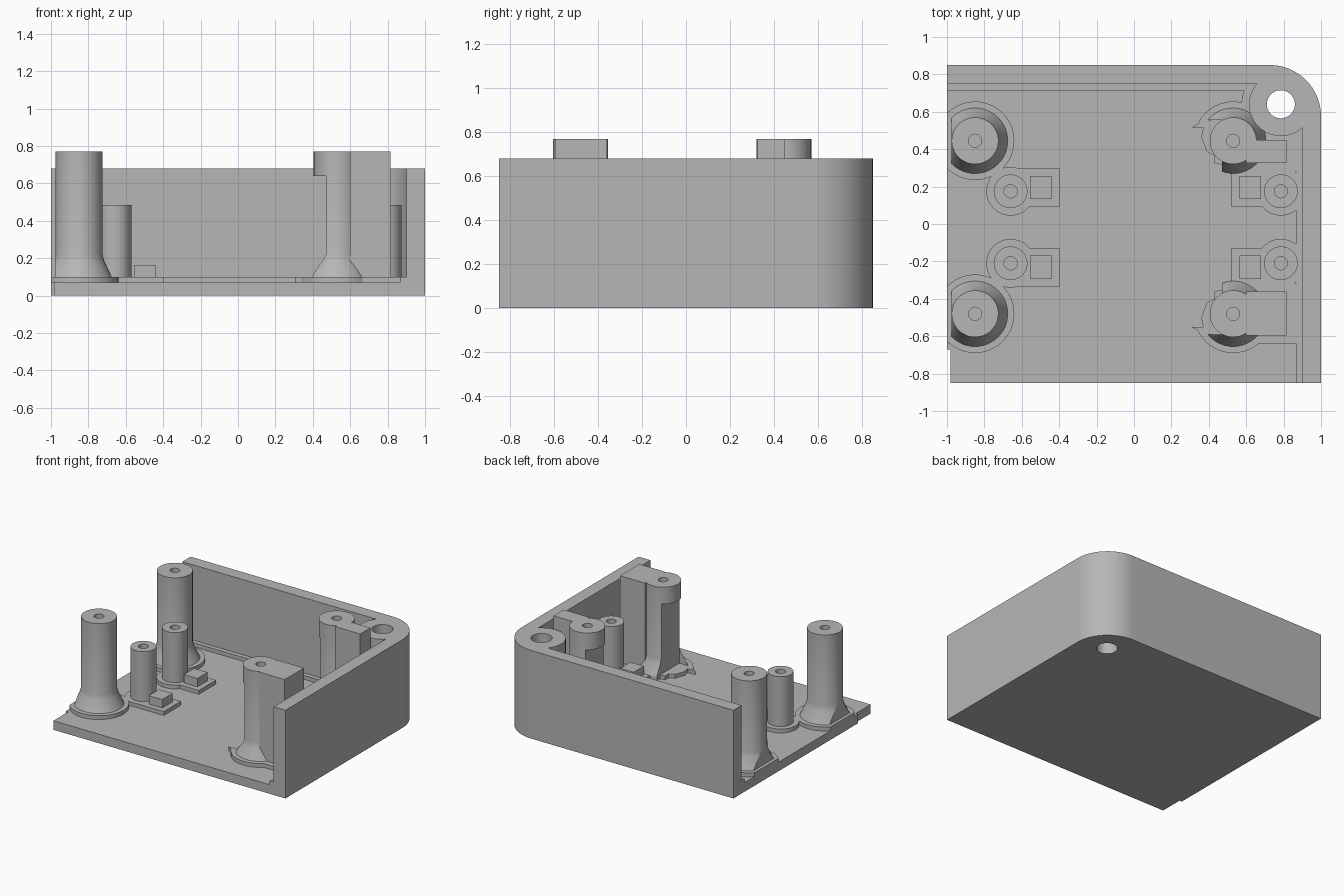
import bpy, bmesh
from math import cos, sin, pi, radians

if "Cube" in bpy.data.objects:
    bpy.data.objects.remove(bpy.data.objects["Cube"], do_unlink=True)

grey = bpy.data.materials.new("plastic grey")
grey.use_nodes = True
grey.diffuse_color = (0.47, 0.47, 0.47, 1)
grey.node_tree.nodes["Principled BSDF"].inputs["Base Color"].default_value = (0.47, 0.47, 0.47, 1)


def finish(name, bm):
    bmesh.ops.recalc_face_normals(bm, faces=bm.faces)
    mesh = bpy.data.meshes.new(name)
    bm.to_mesh(mesh)
    bm.free()
    mesh.materials.append(grey)
    obj = bpy.data.objects.new(name, mesh)
    bpy.context.collection.objects.link(obj)
    return obj


def prism(name, outline, z0, z1):
    """Extrude a flat outline from z0 to z1."""
    bm = bmesh.new()
    face = bm.faces.new([bm.verts.new((x, y, z0)) for x, y in outline])
    top = bmesh.ops.extrude_face_region(bm, geom=[face])["geom"]
    bmesh.ops.translate(bm, vec=(0, 0, z1 - z0),
                        verts=[v for v in top if isinstance(v, bmesh.types.BMVert)])
    return finish(name, bm)


def box(name, x0, x1, y0, y1, z0, z1):
    return prism(name, [(x0, y0), (x1, y0), (x1, y1), (x0, y1)], z0, z1)


def arc(cx, cy, r, a0, a1, n=24):
    angles = [radians(a0 + (a1 - a0) * i / n) for i in range(n + 1)]
    return [(cx + r * cos(a), cy + r * sin(a)) for a in angles]


def disc(name, x, y, r, z0, z1):
    return prism(name, arc(x, y, r, 0, 360, 48)[:-1], z0, z1)


def lathe(name, x, y, profile, n=48):
    """Spin a radius/height profile about a vertical axis."""
    bm = bmesh.new()
    verts = [bm.verts.new((r, 0, z)) for r, z in profile]
    edges = [bm.edges.new(pair) for pair in zip(verts, verts[1:])]
    bmesh.ops.spin(bm, geom=verts + edges, cent=(0, 0, 0), axis=(0, 0, 1),
                   angle=2 * pi, steps=n)
    bmesh.ops.remove_doubles(bm, verts=bm.verts, dist=0.0005)
    bmesh.ops.translate(bm, verts=bm.verts, vec=(x, y, 0))
    return finish(name, bm)


def activate(obj):
    bpy.ops.object.select_all(action="DESELECT")
    obj.select_set(True)
    bpy.context.view_layer.objects.active = obj


def cut(obj, cutter):
    activate(obj)
    mod = obj.modifiers.new("cut", "BOOLEAN")
    mod.operation = "DIFFERENCE"
    mod.solver = "EXACT"
    mod.object = cutter
    bpy.ops.object.modifier_apply(modifier=mod.name)
    bpy.data.objects.remove(cutter, do_unlink=True)


def smooth(obj):
    activate(obj)
    bpy.ops.object.shade_smooth_by_angle(angle=radians(25))


FLOOR, PAD, WALL, TALL, SHORT = 0.07, 0.1, 0.68, 0.77, 0.485
BOSS = (0.785, 0.64)


def cavity(x, y, r, a0, a1, z0, z1):
    """Open interior that leaves the round corner boss standing."""
    outline = [(-1.1, -0.95), (x, -0.95)] + arc(*BOSS, r, a0, a1) + [(-1.1, y)]
    return prism("cavity_cutter", outline, z0, z1)


# Casing: floor, two walls, stepped lip and corner boss with a through hole
casing = prism("casing", [(-1, -0.85), (1, -0.85)] + arc(0.725, 0.575, 0.275, 0, 90)
               + [(-1, 0.85)], 0, WALL)
cut(casing, cavity(0.9, 0.75, 0.17, -47.4, -220.3, PAD, 1))
cut(casing, cavity(0.865, 0.715, 0.21, -67.6, -200.9, FLOOR, 0.2))
cut(casing, disc("hole_cutter", *BOSS, 0.075, -0.1, 1))
cut(casing, box("notch_cutter", -1.1, -0.98, -0.95, -0.67, -0.1, 1))
smooth(casing)


def tall_profile(r=0.125):
    return [(0, 0.35), (0.035, 0.35), (0.035, TALL), (r, TALL), (r, 0.22),
            (r + 0.01, 0.185), (r + 0.05, PAD), (r + 0.05, 0.06), (0, 0.06)]


# Tall round posts on the open side
for side, y in (("back", 0.445), ("front", -0.48)):
    base = disc(side + "_left_post_base", -0.85, y, 0.21, 0.05, PAD)
    cut(base, box("edge_cutter", -1.2, -1, y - 0.4, y + 0.4, -0.1, 1))
    post = lathe(side + "_left_tall_post", -0.85, y, tall_profile())
    cut(post, box("edge_cutter", -1.2, -0.975, y - 0.4, y + 0.4, -0.1, 1))
    smooth(base)
    smooth(post)

# Short posts, each with a pad and a small block toward the middle
for side, y, py in (("back", 0.175, 0.195), ("front", -0.21, -0.232)):
    for hand, x, bx in (("left", -0.66, -0.4975), ("right", 0.785, 0.6225)):
        label = side + "_" + hand
        inner = bx + (0.1 if bx < 0 else -0.1)
        smooth(disc(label + "_short_post_base", x, y, 0.13, 0.05, PAD))
        smooth(lathe(label + "_short_post", x, y,
                     [(0, 0.2), (0.035, 0.2), (0.035, SHORT), (0.09, SHORT),
                      (0.09, 0.06), (0, 0.06)]))
        box(label + "_pad", min(x, inner), max(x, inner), py - 0.105, py + 0.105, 0.05, PAD)
        box(label + "_pad_block", bx - 0.0575, bx + 0.0575, py - 0.0625, py + 0.0625,
            0.08, 0.165)

# Braced tall posts by the wall: notched base, undercut stem and square brace
NOTCHES = [(0, -0.19), (0, -0.14), (-0.1, -0.12), (-0.1, -0.08),
           (-0.14, -0.06), (-0.17, 0.02), (-0.16, 0.07), (-0.225, 0.07)]
for side, y, s, shelf, brace in (("back", 0.445, 1, 0.05, 0.005),
                                 ("front", -0.48, -1, 0.16, 0.115)):
    x = 0.53
    local = arc(0, 0, 0.21, 155, 50, 16) + [(0.14, shelf), (0.37, shelf), (0.37, -0.16)] + NOTCHES
    prism(side + "_right_post_base", [(x + u, y + s * v) for u, v in local], 0.05, PAD)
    post = lathe(side + "_right_tall_post", x, y, tall_profile())
    ends = sorted((y - s * 0.3, y + s * 0.11))
    cut(post, box("undercut_cutter", 0.2, 0.47, *ends, 0.0, 0.64))
    smooth(post)
    ends = sorted((y - s * 0.12, y + s * brace))
    box(side + "_right_brace", 0.6, 0.815, *ends, 0.06, TALL)
